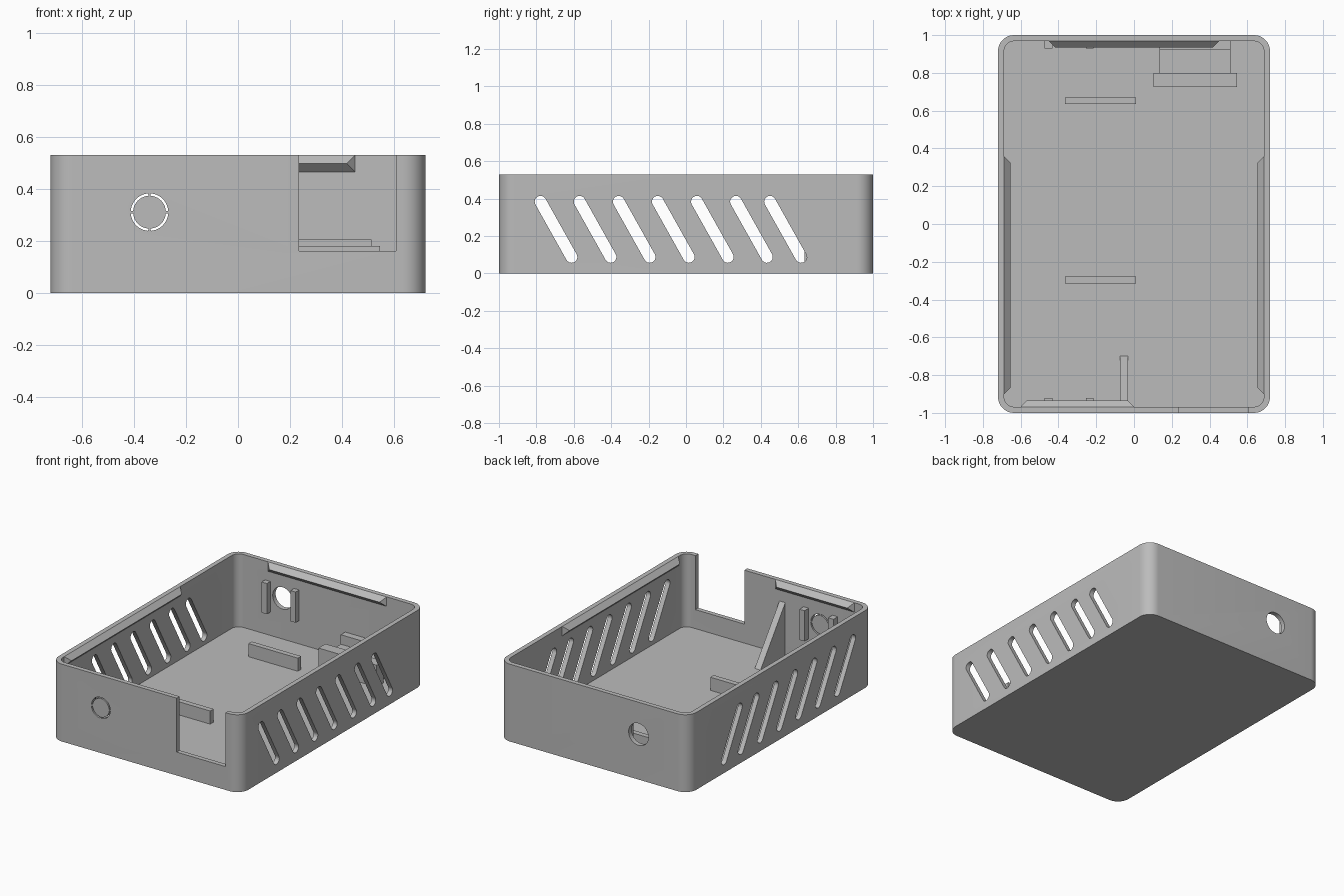
import bpy, bmesh
from math import sin, cos, pi, radians
from mathutils import Vector

if "Cube" in bpy.data.objects:
    bpy.data.objects.remove(bpy.data.objects["Cube"], do_unlink=True)

W, L, H = 0.72, 1.0, 0.53      # half width, half length, height
WALL, FLOOR = 0.032, 0.03
IX, IY = W - WALL, L - WALL    # inner wall positions
PORT_X, PORT_Z = -0.34, 0.31   # round openings

grey = bpy.data.materials.new("plain grey")
grey.use_nodes = True
grey.diffuse_color = (0.5, 0.5, 0.5, 1)
grey.node_tree.nodes["Principled BSDF"].inputs["Base Color"].default_value = (0.5, 0.5, 0.5, 1)


def prism(bm, points, along):
    """Closed solid: a flat outline pushed along a vector."""
    face = bm.faces.new([bm.verts.new(p) for p in points])
    ext = bmesh.ops.extrude_face_region(bm, geom=[face], use_keep_orig=True)
    moved = [g for g in ext["geom"] if isinstance(g, bmesh.types.BMVert)]
    bmesh.ops.translate(bm, verts=moved, vec=Vector(along))


def box(bm, x0, x1, y0, y1, z0, z1):
    prism(bm, [(x0, y0, z0), (x1, y0, z0), (x1, y1, z0), (x0, y1, z0)], (0, 0, z1 - z0))


def finish(name, bm):
    bmesh.ops.recalc_face_normals(bm, faces=bm.faces)
    mesh = bpy.data.meshes.new(name)
    bm.to_mesh(mesh)
    bm.free()
    mesh.materials.append(grey)
    ob = bpy.data.objects.new(name, mesh)
    bpy.context.collection.objects.link(ob)
    return ob


def arc(r, a0, a1, n):
    return [(r * cos(a0 + (a1 - a0) * i / n), r * sin(a0 + (a1 - a0) * i / n)) for i in range(n + 1)]


def rounded_rect(hx, hy, r, z):
    pts = []
    for k, (sx, sy) in enumerate([(1, 1), (-1, 1), (-1, -1), (1, -1)]):
        pts += [(sx * (hx - r) + x, sy * (hy - r) + y, z)
                for x, y in arc(r, k * pi / 2, (k + 1) * pi / 2, 10)]
    return pts


def cut(target, bm):
    cutter = finish("cutter", bm)
    cutter.hide_render = True
    mod = target.modifiers.new("cut", "BOOLEAN")
    mod.operation, mod.solver, mod.object = "DIFFERENCE", "EXACT", cutter
    bpy.context.view_layer.objects.active = target
    bpy.ops.object.modifier_apply(modifier=mod.name)
    bpy.data.objects.remove(cutter, do_unlink=True)


# Outer shell with its cavity
bm = bmesh.new()
prism(bm, rounded_rect(W, L, 0.085, 0), (0, 0, H))
shell = finish("case_shell", bm)
bm = bmesh.new()
prism(bm, rounded_rect(IX, IY, 0.053, FLOOR), (0, 0, H))
cut(shell, bm)

# Openings: front notch, back port, front knock-out ring, slanted side vents
bm = bmesh.new()
box(bm, 0.235, 0.607, -1.1, -0.9, 0.16, 0.7)
prism(bm, [(PORT_X + x, 0.9, PORT_Z + z) for x, z in arc(0.075, 0, 2 * pi, 40)[:-1]], (0, 0.2, 0))
for k in range(4):
    a0, a1 = k * pi / 2 + 0.07, (k + 1) * pi / 2 - 0.07
    outline = arc(0.072, a0, a1, 10) + arc(0.063, a1, a0, 10)
    prism(bm, [(PORT_X + x, -1.1, PORT_Z + z) for x, z in outline], (0, 0.2, 0))
tilt = radians(29.3)
for y in [-0.612 + 0.209 * i for i in range(6)] + [0.615]:
    low, high = (y, 0.088), (y - 0.166, 0.384)
    outline = [(high[0] + a, high[1] + b) for a, b in arc(0.031, tilt, tilt + pi, 10)]
    outline += [(low[0] + a, low[1] + b) for a, b in arc(0.031, tilt + pi, tilt + 2 * pi, 10)]
    prism(bm, [(-0.9, a, b) for a, b in outline], (1.8, 0, 0))
cut(shell, bm)
for o in bpy.context.selected_objects:
    o.select_set(False)
shell.select_set(True)
bpy.context.view_layer.objects.active = shell
bpy.ops.object.shade_smooth_by_angle(angle=radians(30))


def snap_ridge(name, a, b, out):
    """Hip-ended ridge on an inner wall between a and b, pointing along out."""
    a, b, out = Vector(a), Vector(b), Vector(out)
    step = (b - a).normalized() * 0.032
    bm = bmesh.new()
    base = [bm.verts.new(p + Vector((0, 0, z))) for p, z in
            ((a, 0.465), (b, 0.465), (b, H), (a, H))]
    tip = [bm.verts.new(p + out * 0.033 + Vector((0, 0, 0.4975))) for p in (a + step, b - step)]
    bm.faces.new(base)
    bm.faces.new((base[0], base[1], tip[1], tip[0]))
    bm.faces.new((base[2], base[3], tip[0], tip[1]))
    bm.faces.new((base[1], base[2], tip[1]))
    bm.faces.new((base[3], base[0], tip[0]))
    finish(name, bm)


# Lid snap ridges
snap_ridge("back_snap_ridge", (-0.45, IY, 0), (0.45, IY, 0), (0, -1, 0))
snap_ridge("front_snap_ridge", (-0.6, -IY, 0), (0, -IY, 0), (0, 1, 0))
for name, s in (("left_snap_ridge", 1), ("right_snap_ridge", -1)):
    snap_ridge(name, (s * IX, -0.9, 0), (s * IX, 0.358, 0), (-s, 0, 0))


def block(name, *size):
    bm = bmesh.new()
    box(bm, *size)
    finish(name, bm)


# Floor ribs
block("front_floor_rib", -0.365, 0.01, -0.315, -0.278, FLOOR, 0.12)
block("back_floor_rib", -0.365, 0.01, 0.634, 0.67, FLOOR, 0.12)

# Guide posts beside the round openings
for side, y0, y1 in (("front", -IY, -0.922), ("back", 0.93, IY)):
    block(side + "_outer_post", -0.473, -0.432, y0, y1, 0.19, 0.4)
    block(side + "_inner_post", -0.253, -0.214, y0, y1, 0.19, 0.4)

# Connector cradle at the back
block("cradle_bed", 0.135, 0.512, 0.8, 0.92, FLOOR, 0.14)
block("cradle_back_bar", 0.135, 0.512, 0.92, IY, FLOOR, 0.205)
block("cradle_front_stop", 0.103, 0.545, 0.724, 0.8, FLOOR, 0.18)

# Triangular gusset bracing the front wall
bm = bmesh.new()
prism(bm, [(-0.075, -IY, FLOOR), (-0.075, -0.7, FLOOR), (-0.075, -IY, 0.39)], (0.044, 0, 0))
finish("front_gusset", bm)
